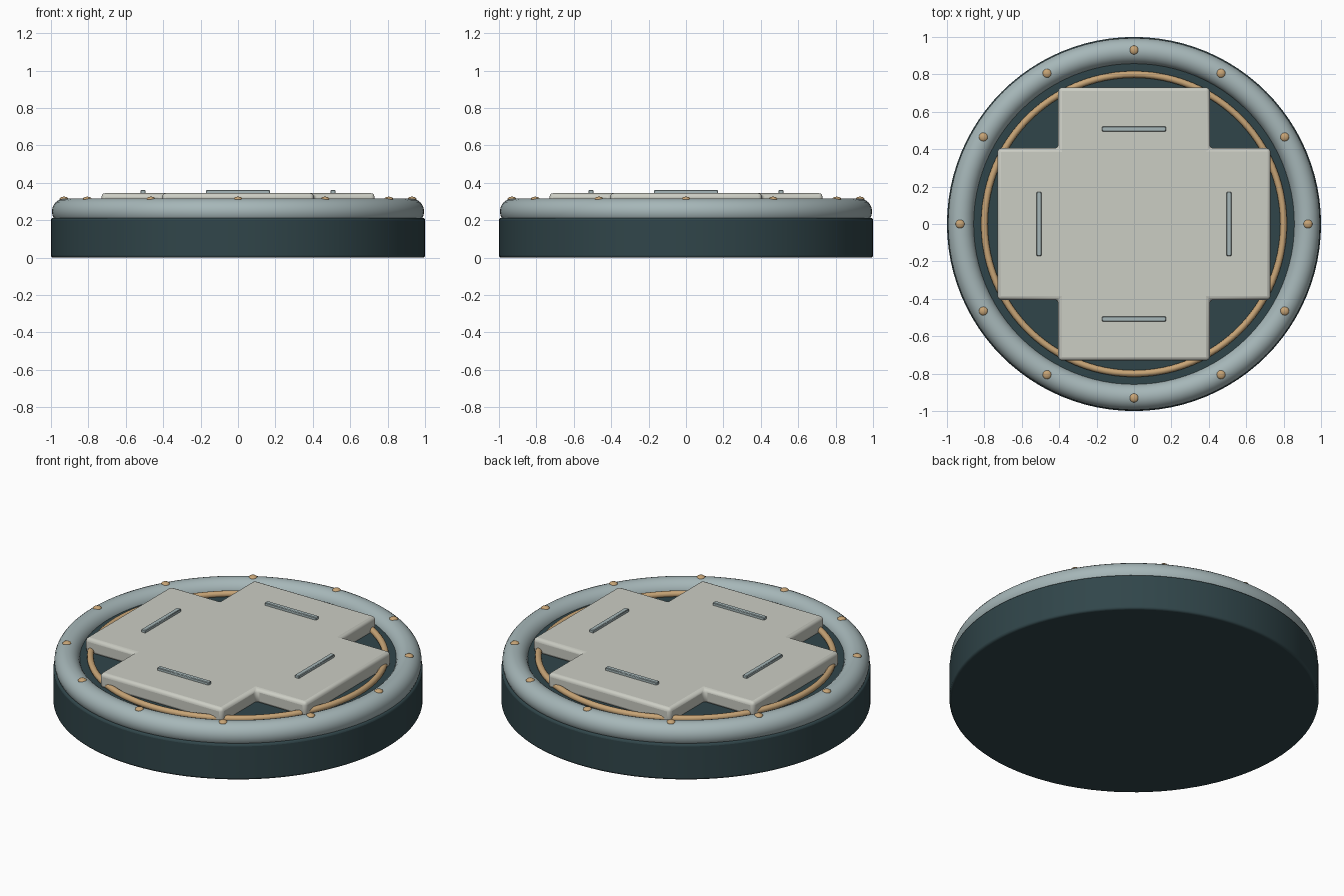
import bpy, bmesh
from math import cos, sin, pi, radians

if "Cube" in bpy.data.objects:
    bpy.data.objects.remove(bpy.data.objects["Cube"])


def material(name, rgb):
    m = bpy.data.materials.new(name)
    m.diffuse_color = (*rgb, 1)
    m.use_nodes = True
    m.node_tree.nodes["Principled BSDF"].inputs["Base Color"].default_value = m.diffuse_color
    return m


DARK = material("dark_teal", (0.03, 0.06, 0.068))
STEEL = material("pale_steel", (0.38, 0.47, 0.48))
BONE = material("off_white", (0.6, 0.61, 0.55))
BRASS = material("brass", (0.57, 0.37, 0.18))


def finish(name, mat, bevel=0, segments=3):
    ob = bpy.context.object
    ob.name = name
    ob.data.materials.append(mat)
    if bevel:
        mod = ob.modifiers.new("Bevel", 'BEVEL')
        mod.width, mod.segments = bevel, segments
        mod.limit_method, mod.angle_limit = 'ANGLE', radians(40)
    bpy.ops.object.shade_smooth_by_angle(angle=radians(35))
    return ob


def disc(name, r, z0, z1, mat, bevel):
    bpy.ops.mesh.primitive_cylinder_add(vertices=96, radius=r, depth=z1 - z0,
                                        location=(0, 0, (z0 + z1) / 2))
    return finish(name, mat, bevel)


def ring(name, major, minor, z, mat, sides):
    bpy.ops.mesh.primitive_torus_add(major_radius=major, minor_radius=minor,
                                     major_segments=96, minor_segments=sides,
                                     location=(0, 0, z))
    return finish(name, mat)


# Base drum, raised deck and the two rings
disc("base", 1.0, 0, 0.213, DARK, 0.012)
disc("deck", 0.88, 0.2, 0.265, DARK, 0)
ring("outer_rim", 0.925, 0.07, 0.247, STEEL, 24)
ring("inlay_ring", 0.8, 0.018, 0.275, BRASS, 12)

# Cross-shaped top plate: outline extruded and bevelled
L, W = 0.73, 0.405
quarter = [(L, -W), (L, W), (W, W)]
bm = bmesh.new()
outline = []
for k in range(4):
    c, s = round(cos(k * pi / 2)), round(sin(k * pi / 2))
    outline += [bm.verts.new((c * x - s * y, s * x + c * y, 0.255)) for x, y in quarter]
face = bm.faces.new(outline)
top = bmesh.ops.extrude_face_region(bm, geom=[face])
bmesh.ops.translate(bm, vec=(0, 0, 0.09),
                    verts=[v for v in top["geom"] if isinstance(v, bmesh.types.BMVert)])
bmesh.ops.recalc_face_normals(bm, faces=bm.faces)
me = bpy.data.meshes.new("top_plate")
bm.to_mesh(me)
bm.free()
plate = bpy.data.objects.new("top_plate", me)
bpy.context.collection.objects.link(plate)
bpy.ops.object.select_all(action='DESELECT')
plate.select_set(True)
bpy.context.view_layer.objects.active = plate
finish("top_plate", BONE, 0.02)

# Raised bar on each arm
for k in range(4):
    a = k * pi / 2
    bpy.ops.mesh.primitive_cube_add(size=1, location=(0.508 * cos(a), 0.508 * sin(a), 0.35),
                                    rotation=(0, 0, a))
    bpy.context.object.scale = (0.027, 0.34, 0.022)
    bpy.ops.object.transform_apply(location=False, rotation=False, scale=True)
    finish(f"arm_bar_{k + 1}", STEEL, 0.003, 1)

# Domed studs around the rim
for k in range(12):
    a = k * pi / 6
    bpy.ops.mesh.primitive_uv_sphere_add(segments=16, ring_count=8, radius=0.024,
                                         location=(0.93 * cos(a), 0.93 * sin(a), 0.313))
    bpy.context.object.scale.z = 0.55
    finish(f"rim_stud_{k + 1}", BRASS)
